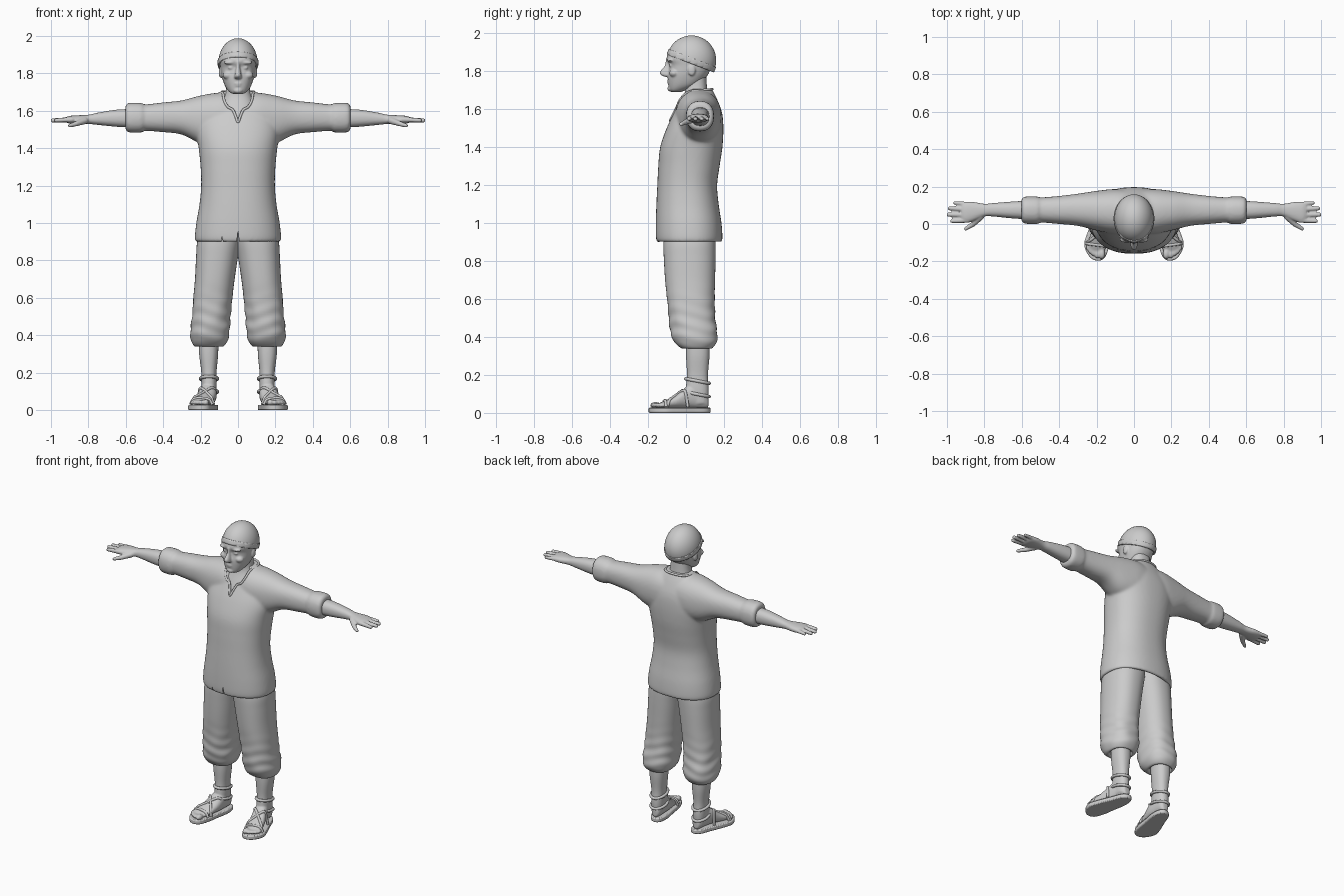
import bpy, bmesh, math
from mathutils import Vector, Matrix

if "Cube" in bpy.data.objects:
    bpy.data.objects.remove(bpy.data.objects["Cube"])


def smooth_path(pts, sub, cyclic=False):
    """Catmull-Rom interpolation through tuples of any length."""
    n, out = len(pts), []
    pick = (lambda i: pts[i % n]) if cyclic else (lambda i: pts[max(0, min(n - 1, i))])
    for i in range(n if cyclic else n - 1):
        a, b, c, d = (Vector(pick(i + k)) for k in (-1, 0, 1, 2))
        for k in range(sub):
            t = k / sub
            out.append(0.5 * (2 * b + (c - a) * t + (2 * a - 5 * b + 4 * c - d) * t * t
                              + (3 * b - a - 3 * c + d) * t ** 3))
    return out if cyclic else out + [Vector(pts[-1])]


def loft(bm, rings, axis='z', n=40, sub=5, p=2.3, swap=1, fold=None):
    """Skin rings of (position, a0, a1, b0, b1) along an axis with superellipse sections."""
    rows = []
    for t, a0, a1, b0, b1 in smooth_path(rings, sub):
        row = []
        for k in range(n):
            ang = 2 * math.pi * k / n
            c, s = math.cos(ang), math.sin(ang)
            f = 1 + (fold(t, ang) if fold else 0)
            a = (a0 + a1) / 2 + f * (a1 - a0) / 2 * math.copysign(abs(c) ** (2 / p), c)
            b = (b0 + b1) / 2 + f * (b1 - b0) / 2 * math.copysign(abs(s) ** (2 / p), s)
            co = {'z': (a, b, t), 'x': (t, a, b), 'y': (a, t, b)}[axis]
            row.append(bm.verts.new((co[0] * swap, co[1], co[2])))
        rows.append(row)
    for r, q in zip(rows, rows[1:]):
        for k in range(n):
            bm.faces.new((r[k], r[(k + 1) % n], q[(k + 1) % n], q[k]))
    bm.faces.new(rows[0])
    bm.faces.new(rows[-1])


def ball(bm, c, r):
    m = Matrix.Translation(c) @ Matrix.Diagonal((*r, 1))
    bmesh.ops.create_uvsphere(bm, u_segments=20, v_segments=12, radius=1, matrix=m)


def finger(bm, p, q, r0, r1, n=9):
    for k in range(n):
        t = k / (n - 1)
        ball(bm, Vector(p).lerp(Vector(q), t), [r0 + (r1 - r0) * t] * 3)


def prism(bm, poly, lo, hi, axis):
    def put(h):
        return [bm.verts.new((a, h, b) if axis == 'y' else (a, b, h)) for a, b in poly]
    v, w = put(lo), put(hi)
    bm.faces.new(v)
    bm.faces.new(w)
    for k in range(len(v)):
        j = (k + 1) % len(v)
        bm.faces.new((v[k], v[j], w[j], w[k]))


def finish(name, bm, mirror=False, voxel=0, relax=4):
    bmesh.ops.recalc_face_normals(bm, faces=bm.faces)
    me = bpy.data.meshes.new(name)
    bm.to_mesh(me)
    bm.free()
    ob = bpy.data.objects.new(name, me)
    bpy.context.collection.objects.link(ob)
    bpy.ops.object.select_all(action='DESELECT')
    ob.select_set(True)
    bpy.context.view_layer.objects.active = ob
    bpy.ops.object.shade_smooth_by_angle(angle=math.radians(50))
    if voxel:
        m = ob.modifiers.new("blend", 'REMESH')
        m.mode, m.voxel_size, m.use_smooth_shade = 'VOXEL', voxel, True
        m = ob.modifiers.new("relax", 'SMOOTH')
        m.factor, m.iterations = 0.5, relax
    if mirror:
        ob.modifiers.new("mirror", 'MIRROR').use_mirror_merge = False
    bpy.context.view_layer.update()
    return ob


def tube(name, pts, r, cyclic=False):
    cu = bpy.data.curves.new(name, 'CURVE')
    cu.dimensions, cu.bevel_depth, cu.bevel_resolution = '3D', r, 3
    cu.use_fill_caps = True
    sp = cu.splines.new('POLY')
    path = smooth_path(pts, 5, cyclic)
    sp.points.add(len(path) - 1)
    for pt, co in zip(sp.points, path):
        pt.co = (*co, 1)
    sp.use_cyclic_u = cyclic
    sp.use_smooth = True
    bpy.context.collection.objects.link(bpy.data.objects.new(name, cu))


def hit(ob, origin, direction, default):
    ok, loc, _, _ = ob.ray_cast(Vector(origin), Vector(direction),
                                depsgraph=bpy.context.evaluated_depsgraph_get())
    return tuple(loc) if ok else default


# Shirt: body and sleeves blended into one
bm = bmesh.new()
body = [(.96, .2, -.125, .16), (.912, .205, -.128, .165), (.898, .222, -.148, .185),
        (.92, .231, -.158, .192), (1.0, .223, -.159, .187), (1.1, .206, -.156, .172),
        (1.2, .197, -.151, .164), (1.3, .2, -.146, .177), (1.4, .21, -.136, .192),
        (1.5, .222, -.102, .197), (1.58, .2, -.064, .19), (1.65, .14, -.027, .165),
        (1.705, .09, 0, .137)]
loft(bm, [(z, -w, w, a, b) for z, w, a, b in body], n=56)
sleeve = [(.0, -.05, .18, 1.43, 1.69), (.1, -.055, .187, 1.41, 1.697), (.2, -.035, .177, 1.425, 1.682),
          (.3, -.01, .162, 1.473, 1.656), (.4, 0, .15, 1.486, 1.645), (.5, .008, .142, 1.493, 1.634),
          (.515, 0, .147, 1.484, 1.642), (.585, .002, .146, 1.485, 1.642), (.602, .018, .132, 1.505, 1.625)]
for s in (1, -1):
    loft(bm, sleeve, 'x', swap=s)
shirt = finish("shirt", bm, voxel=.008, relax=10)

# Neckline trim, laid on the shirt front
half = [(.012, 1.57), (.028, 1.605), (.055, 1.622), (.073, 1.655), (.08, 1.69)]
line = [(-x, z) for x, z in reversed(half)] + [(0, 1.54)] + half
front = [hit(shirt, (x, -1, z), (0, 1, 0), (x, .03, z)) for x, z in line]
front = [(x, min(y, .04), z) for x, y, z in front]
back = [(.087, .085, 1.7), (.06, .125, 1.703), (0, .138, 1.705), (-.06, .125, 1.703), (-.087, .085, 1.7)]
tube("neckline_trim", front + back, .007, True)

# Cutter for the neck opening and the hem slits
bm = bmesh.new()
prism(bm, line + [(.08, 1.8), (-.08, 1.8)], -.3, .03, 'y')
for x, h in ((0, .955), (-.085, .93)):
    prism(bm, [(x - .013, .85), (x + .013, .85), (x, h)], -.3, -.11, 'y')
cutter = finish("shirt_cutter", bm)
cutter.hide_render = True
cutter.hide_set(True)
m = shirt.modifiers.new("openings", 'BOOLEAN')
m.operation, m.object, m.solver = 'DIFFERENCE', cutter, 'EXACT'

# Neck and upper chest
bm = bmesh.new()
loft(bm, [(1.8, -.06, .06, 0, .105), (1.72, -.064, .064, -.005, .11), (1.67, -.076, .076, -.01, .115),
          (1.6, -.1, .1, -.042, .12), (1.52, -.1, .1, -.078, .12)])
finish("neck", bm)

# Head with brow, nose, cheeks, lips and ears
bm = bmesh.new()
skull = [(1.69, .025, -.075, -.03), (1.7, .045, -.086, 0), (1.73, .068, -.093, .07), (1.78, .086, -.096, .115),
         (1.83, .094, -.089, .135), (1.865, .097, -.102, .142), (1.9, .094, -.09, .135), (1.95, .07, -.05, .11)]
loft(bm, [(z, -w, w, a, b) for z, w, a, b in skull])
nose = [(1.865, .011, -.107), (1.83, .011, -.112), (1.795, .018, -.138), (1.778, .02, -.13), (1.77, .012, -.108)]
loft(bm, [(z, -w, w, y, -.06) for z, w, y in nose], n=20)
ball(bm, (0, -.086, 1.746), (.026, .014, .007))
ball(bm, (0, -.085, 1.735), (.022, .013, .006))
ball(bm, (0, -.08, 1.708), (.025, .018, .016))
for s in (1, -1):
    ball(bm, (s * .042, -.083, 1.858), (.036, .017, .01))
    ball(bm, (s * .038, -.078, 1.83), (.015, .012, .009))
    ball(bm, (s * .052, -.062, 1.79), (.03, .026, .022))
    ball(bm, (s * .094, .03, 1.805), (.009, .02, .03))
finish("head", bm, voxel=.005, relax=3)

# Close-fitting cap and its turned-up band, both cut on a slant
tilt = Vector((0, -.3, 1)).normalized()
for name, grow, lift in (("cap", 0, None), ("cap_band", .004, .032)):
    bm = bmesh.new()
    bmesh.ops.create_uvsphere(bm, u_segments=48, v_segments=32, radius=1, matrix=Matrix.Translation(
        (0, .029, 1.857)) @ Matrix.Diagonal((.105 + grow, .13 + grow, .131 + grow, 1)))
    slant = Vector((0, -.38, 1)).normalized()
    cuts = [(Vector((0, .03, 1.838)), -1)] + ([(Vector((0, .03, 1.838 + lift)), 1)] if lift else [])
    for co, sign in cuts:
        # the rim runs down from the forehead to the nape
        bmesh.ops.bisect_plane(bm, geom=bm.verts[:] + bm.edges[:] + bm.faces[:], plane_co=co,
                               plane_no=Vector((0, .38, 1)).normalized(),
                               clear_inner=sign < 0, clear_outer=sign > 0)
    ob = finish(name, bm)
    m = ob.modifiers.new("thickness", 'SOLIDIFY')
    m.thickness, m.offset = .009, -1

# Forearms and hands
bm = bmesh.new()
loft(bm, [(.56, .025, .125, 1.51, 1.61), (.65, .03, .12, 1.515, 1.606), (.75, .04, .112, 1.525, 1.59),
          (.8, .04, .108, 1.53, 1.579), (.86, .016, .118, 1.53, 1.576), (.9, .006, .118, 1.532, 1.573),
          (.922, .02, .105, 1.54, 1.566)], 'x')
for y0, y1, tip, r in ((.106, .113, .957, .011), (.078, .084, .985, .0125),
                       (.049, .05, .99, .013), (.02, .016, .972, .0125)):
    finger(bm, (.89, y0, 1.553), (tip, y1, 1.549), r + .002, r - .001)
finger(bm, (.82, .04, 1.547), (.862, -.002, 1.532), .019, .014)
finger(bm, (.862, -.002, 1.532), (.9, -.026, 1.521), .014, .01)
finish("arm", bm, mirror=True, voxel=.005, relax=3)


# Baggy trousers gathered below the knee
def fold(z, a):
    g = math.exp(-((z - .47) / .11) ** 2)
    return g * (.022 * math.sin(z * 85 + 2 * math.sin(a * 2)) + .012 * math.sin(5 * a + z * 20))


bm = bmesh.new()
loft(bm, [(.97, -.02, .195, -.112, .15), (.9, -.015, .218, -.119, .156), (.82, 0, .224, -.117, .156),
          (.7, .018, .23, -.11, .153), (.6, .03, .239, -.1, .151), (.5, .04, .246, -.09, .155),
          (.42, .045, .254, -.08, .165), (.375, .053, .251, -.062, .162), (.345, .072, .237, -.032, .143),
          (.34, .09, .222, -.01, .13), (.36, .1, .212, 0, .122)], n=48, sub=8, fold=fold)
finish("trouser_leg", bm, mirror=True)

# Shins and feet with toes
bm = bmesh.new()
loft(bm, [(.39, .105, .21, 0, .125), (.3, .106, .208, 0, .124), (.2, .115, .196, .005, .116),
          (.12, .115, .195, 0, .12), (.05, .12, .19, .02, .115)])
loft(bm, [(.118, .135, .17, .03, .08), (.1, .12, .183, .025, .12), (.05, .115, .195, .025, .15),
          (0, .115, .21, .025, .135), (-.05, .125, .23, .025, .095), (-.1, .138, .247, .025, .07),
          (-.14, .155, .245, .025, .052)], 'y')
for x, y, r in ((.172, -.16, .018), (.198, -.163, .013), (.217, -.153, .012), (.233, -.141, .012), (.246, -.125, .011)):
    ball(bm, (x, y, .04), (r, r * 1.6, r))
foot = finish("foot", bm, mirror=True, voxel=.006, relax=3)

# Sandal soles
bm = bmesh.new()
outline = [(.145, .13), (.113, .108), (.106, .04), (.12, -.04), (.133, -.12), (.158, -.182), (.2, -.196),
           (.24, -.172), (.266, -.112), (.25, -.05), (.213, .04), (.185, .108)]
prism(bm, [tuple(v) for v in smooth_path(outline, 4, True)], 0, .028, 'z')
ob = finish("sandal_sole", bm, mirror=True)
m = ob.modifiers.new("edge", 'BEVEL')
m.width, m.segments, m.limit_method = .006, 2, 'ANGLE'

# Sandal straps draped over the foot, and ankle bands
straps = (((.13, -.1), (.215, .01)), ((.25, -.1), (.122, .0)), ((.137, -.12), (.255, -.105)))
for s in (1, -1):
    for a, b in straps:
        pts = []
        for k in range(9):
            x, y = Vector(a).lerp(Vector(b), k / 8)
            pts.append(hit(foot, (s * x, y, .12 if y < -.03 else .15), (0, 0, -1), (s * x, y, .03)))
        tube("sandal_strap", pts, .008)
    for z in (.168, .098):
        tube("ankle_band", [(s * (.155 + .045 * math.cos(t)), .06 + .062 * math.sin(t), z - .012 * math.sin(t))
                            for t in (k * math.pi / 6 for k in range(12))], .009, True)
